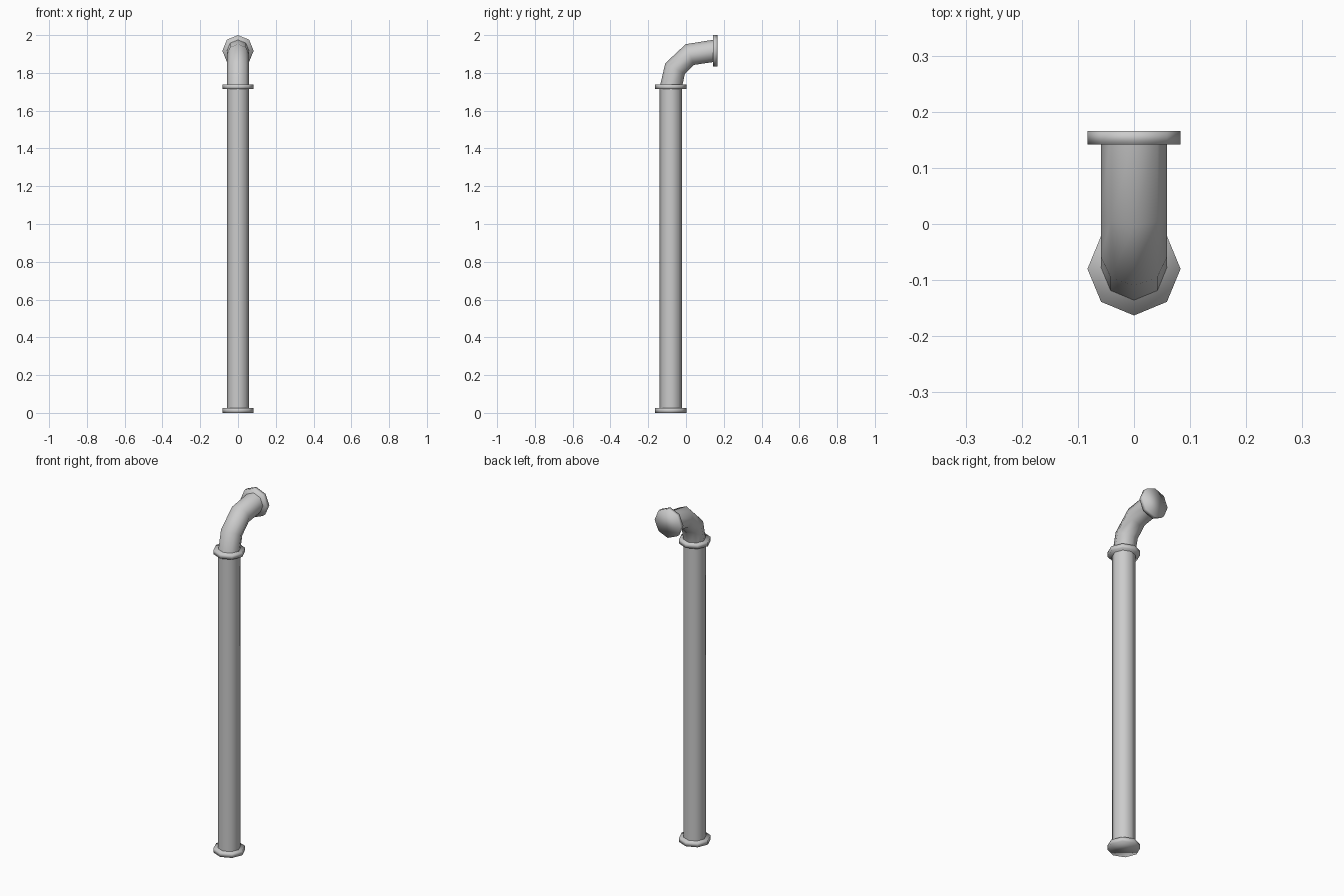
import bpy, bmesh, math
from mathutils import Vector

if "Cube" in bpy.data.objects:
    bpy.data.objects.remove(bpy.data.objects["Cube"])

SIDES = 8


def sweep(name, rings, caps):
    """Skin eight-sided rings (y, z, tilt in degrees, radius) lying along the pipe path."""
    bm = bmesh.new()
    loops = []
    for y, z, tilt, r in rings:
        t = math.radians(tilt)
        outward = Vector((0, -math.cos(t), math.sin(t)))
        loop = []
        for i in range(SIDES):
            a = 2 * math.pi * i / SIDES
            p = Vector((0, y, z)) + outward * (r * math.cos(a))
            p.x += r * math.sin(a)
            loop.append(bm.verts.new(p))
        loops.append(loop)
    for a, b in zip(loops, loops[1:]):
        for i in range(SIDES):
            j = (i + 1) % SIDES
            bm.faces.new((a[i], a[j], b[j], b[i]))
    if caps:
        bm.faces.new(loops[0])
        bm.faces.new(loops[-1])
    bmesh.ops.recalc_face_normals(bm, faces=bm.faces)
    for f in bm.faces:
        f.smooth = True
    # open tubes: make sure the walls face away from the pipe axis
    if not caps:
        f = bm.faces[:][0]
        axis = sum((v.co for v in loops[0] + loops[1]), Vector()) / (2 * SIDES)
        if f.normal.dot(f.calc_center_median() - axis) < 0:
            bmesh.ops.reverse_faces(bm, faces=bm.faces)
    me = bpy.data.meshes.new(name)
    bm.to_mesh(me)
    bm.free()
    ob = bpy.data.objects.new(name, me)
    bpy.context.collection.objects.link(ob)
    return ob


PY, R, FR = -0.08, 0.059, 0.083

# straight pipe and bent elbow
sweep("straight_pipe", [(PY, 0.012, 0, R), (PY, 1.725, 0, R)], False)
sweep("elbow", [(PY, 1.725, 0, R), (-0.058, 1.823, 28, R),
                (0.02, 1.897, 68, R), (0.155, 1.918, 90, R)], False)

# flanges: foot, joint, outlet
for name, z in (("bottom_flange", 0.0), ("joint_flange", 1.714)):
    sweep(name, [(PY, z, 0, FR), (PY, z + 0.025, 0, FR)], True)
sweep("outlet_flange", [(0.142, 1.917, 90, FR), (0.166, 1.917, 90, FR)], True)
